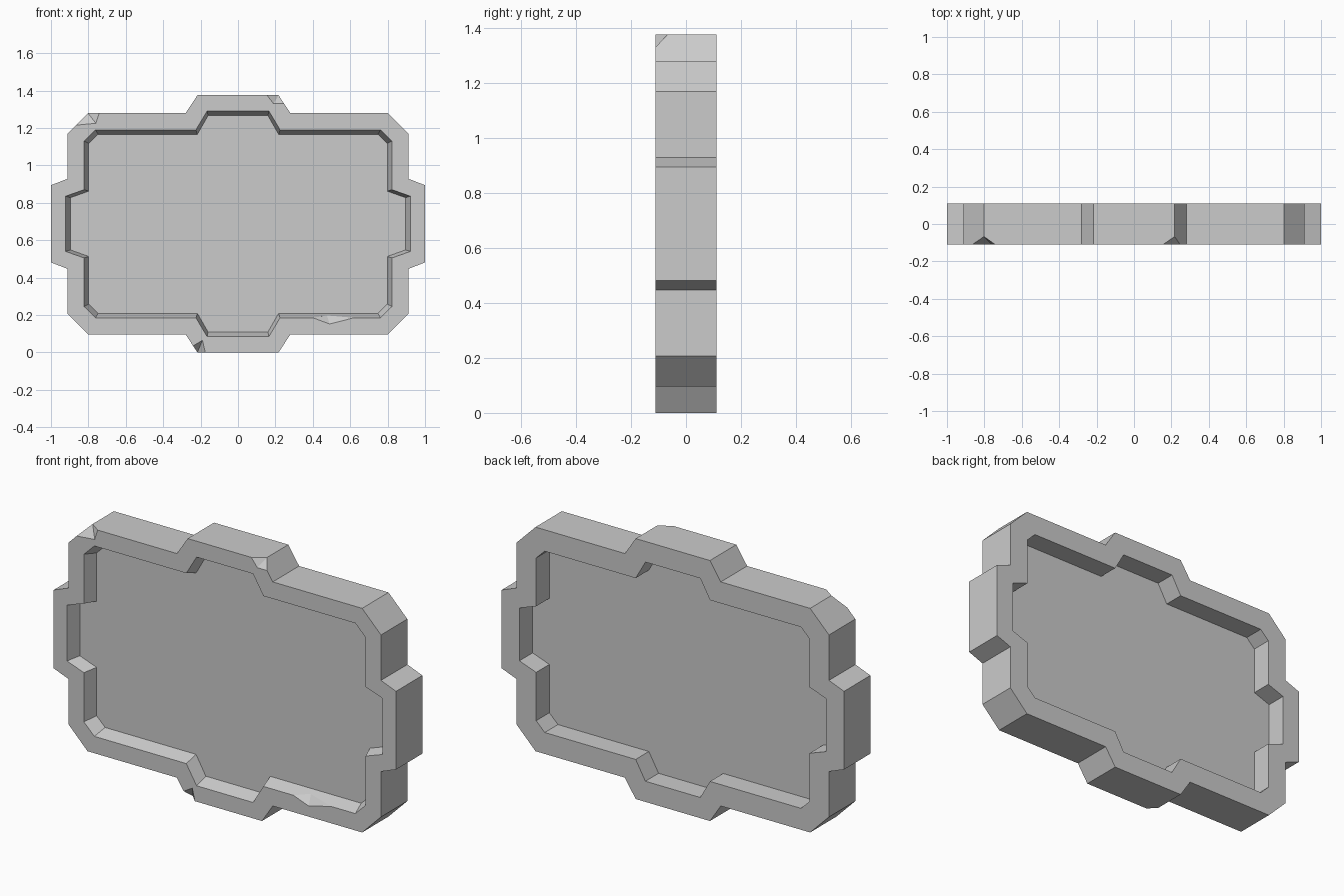
import bpy, bmesh
from mathutils import Vector

if "Cube" in bpy.data.objects:
    bpy.data.objects.remove(bpy.data.objects["Cube"])

MID_Z = 0.6875
HALF_T = 0.11
PANEL_FRONT, PANEL_BACK = -0.04, 0.0

# Upper-right quarter outlines (x, z), top to right side
OUTER = [(0.217, 1.375), (0.28, 1.279), (0.802, 1.279), (0.912, 1.168), (0.912, 0.928), (1.0, 0.894)]
LIP = [(0.165, 1.291), (0.225, 1.19), (0.762, 1.19), (0.823, 1.13), (0.823, 0.87), (0.922, 0.835)]
DEEP = [(0.16, 1.266), (0.217, 1.166), (0.748, 1.166), (0.798, 1.117), (0.798, 0.862), (0.896, 0.827)]


def outline(q):
    """Mirror a quarter outline into a full closed loop."""
    right = q + [(x, 2 * MID_Z - z) for x, z in reversed(q)]
    return right + [(-x, z) for x, z in reversed(right)]


def finish(bm, name):
    bmesh.ops.recalc_face_normals(bm, faces=bm.faces)
    me = bpy.data.meshes.new(name)
    bm.to_mesh(me)
    bm.free()
    ob = bpy.data.objects.new(name, me)
    bpy.context.collection.objects.link(ob)
    return ob


# Frame with a recessed panel: bevelled lip in front, straight wall behind
bm = bmesh.new()
layers = [(DEEP, PANEL_FRONT), (LIP, -HALF_T), (OUTER, -HALF_T),
          (OUTER, HALF_T), (DEEP, HALF_T), (DEEP, PANEL_BACK)]
rings = [[bm.verts.new((x, y, z)) for x, z in outline(q)] for q, y in layers]
n = len(rings[0])
for a, b in zip(rings, rings[1:]):
    for i in range(n):
        j = (i + 1) % n
        bm.faces.new((a[i], a[j], b[j], b[i]))
bm.faces.new(rings[0])
bm.faces.new(rings[-1])
frame = finish(bm, "sign_frame")


def chip(a, b, c, apex, corner):
    """Break off a small piece of a front edge around the given corner."""
    pts = [Vector((p[0], -HALF_T, p[1])) for p in (a, b, c)] + [Vector(apex)]
    e = Vector((corner[0], -HALF_T, corner[1]))
    pts.append(e + 2 * (e - sum(pts, Vector()) / 4))
    bm = bmesh.new()
    for p in pts:
        bm.verts.new(p)
    bmesh.ops.convex_hull(bm, input=bm.verts)
    cutter = finish(bm, "chip_cutter")
    cutter.hide_render = True
    mod = frame.modifiers.new("chip", 'BOOLEAN')
    mod.operation = 'DIFFERENCE'
    mod.solver = 'EXACT'
    mod.object = cutter
    return cutter


# Worn chips: top left corner, top bump, bottom bump, inner lip
cutters = [
    chip((-0.865, 1.215), (-0.76, 1.225), (-0.742, 1.279), (-0.802, -0.067, 1.279), (-0.802, 1.279)),
    chip((0.155, 1.375), (0.19, 1.33), (0.247, 1.33), (0.217, -0.067, 1.375), (0.217, 1.375)),
    chip((-0.24, 0.035), (-0.19, 0.065), (-0.175, 0.0), (-0.217, -0.067, 0.0), (-0.217, 0.0)),
    chip((0.40, 0.185), (0.49, 0.152), (0.62, 0.185), (0.475, -0.07, 0.198), (0.475, 0.185)),
]

# Bake the chips in and drop the cutters
bpy.context.view_layer.objects.active = frame
for m in list(frame.modifiers):
    bpy.ops.object.modifier_apply(modifier=m.name)
for c in cutters:
    bpy.data.objects.remove(c)
